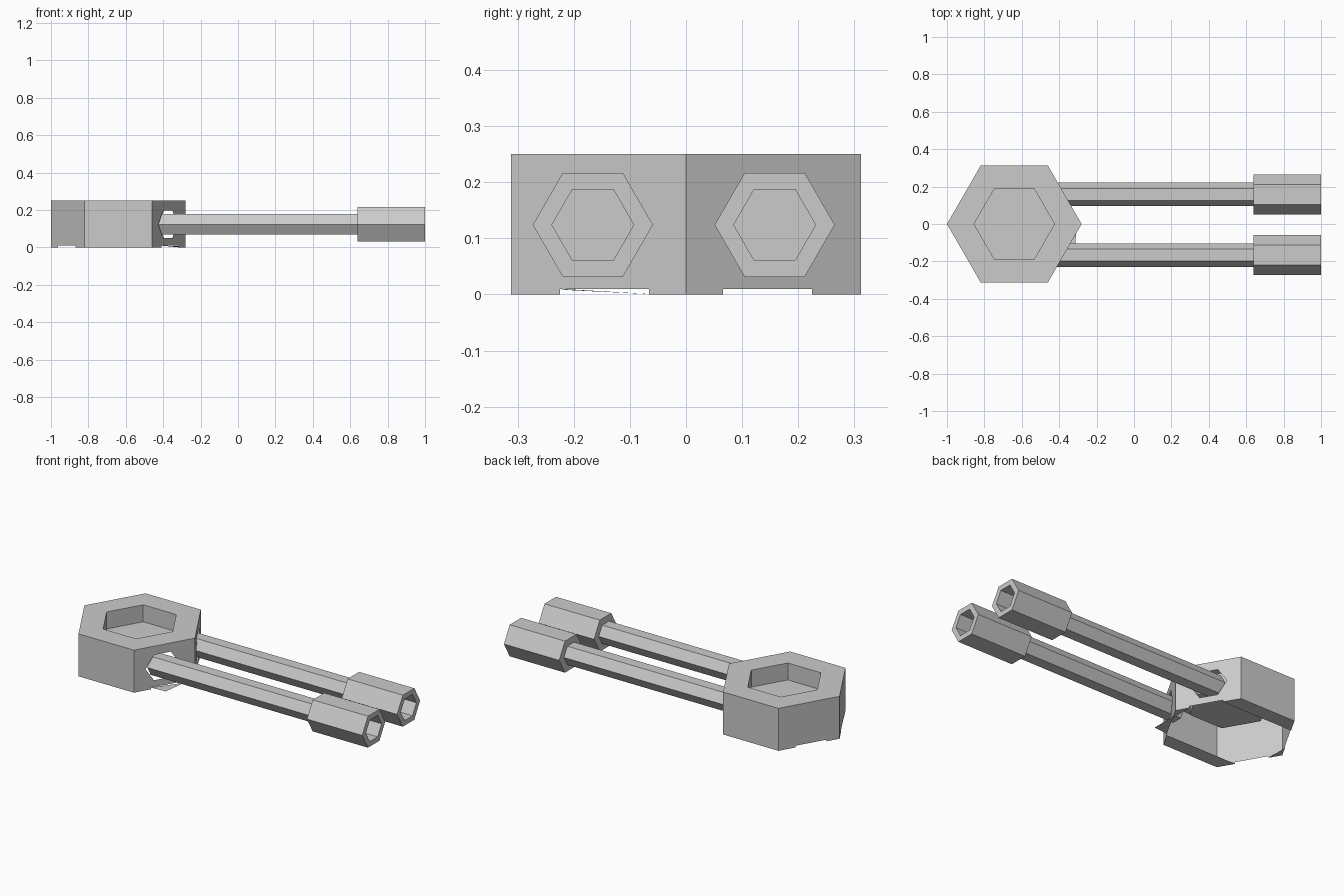
import bpy, bmesh, math
from mathutils import Vector

if "Cube" in bpy.data.objects:
    bpy.data.objects.remove(bpy.data.objects["Cube"])

CX, R, H = -0.64, 0.36, 0.25       # head centre, radius, height
POCKET_R, POCKET_Z = 0.215, 0.15
ROD_Z = 0.124
RODS = {"back": 0.158, "front": -0.166}


def ring(r, z):
    return [Vector((CX + r * math.cos(math.radians(60 * i)),
                    r * math.sin(math.radians(60 * i)), z)) for i in range(6)]


def fill(bm, *loops):
    """Fill a flat outline, with optional holes."""
    edges = []
    for loop in loops:
        vs = [bm.verts.new(p) for p in loop]
        edges += [bm.edges.new((vs[i - 1], vs[i])) for i in range(len(vs))]
    pts = loops[0]
    n = Vector((0, 0, 0))
    for i, p in enumerate(pts):
        n += Vector(pts[i - 1]).cross(Vector(p))
    bmesh.ops.triangle_fill(bm, edges=edges, use_beauty=True,
                            use_dissolve=False, normal=n.normalized())


def skin(bm, a, b):
    for i in range(len(a)):
        bm.faces.new([bm.verts.new(p) for p in (a[i - 1], a[i], b[i], b[i - 1])])


def finish(bm, name):
    bmesh.ops.remove_doubles(bm, verts=bm.verts[:], dist=0.0005)
    bmesh.ops.recalc_face_normals(bm, faces=bm.faces[:])
    me = bpy.data.meshes.new(name)
    bm.to_mesh(me)
    bm.free()
    ob = bpy.data.objects.new(name, me)
    bpy.context.collection.objects.link(ob)
    return ob


# Hexagonal head: hollow shell with a recessed top and an open, notched bottom
bm = bmesh.new()
top = ring(R, H)
base = ring(R, 0)
fill(bm, top, ring(POCKET_R, H))
skin(bm, ring(POCKET_R, H), ring(POCKET_R, POCKET_Z))
fill(bm, ring(POCKET_R, POCKET_Z))


def on_wall(sx, y, z):
    return Vector((CX + sx * (R - abs(y) / math.sqrt(3)), y, z))


YA, YB, YM, LIP = 0.066, 0.225, R * math.sqrt(3) / 2, 0.01
for sx in (1, -1):
    for sy in (1, -1):
        # slanted wall with its bottom notch
        outline = [on_wall(sx, sy * y, z) for y, z in
                   [(0, 0), (YA, 0), (YA, LIP), (YB, LIP), (YB, 0), (YM, 0), (YM, H), (0, H)]]
        loops = [outline]
        if sx > 0:
            # opening around the rod
            cy = RODS["back" if sy > 0 else "front"]
            loops.append([on_wall(1, cy + 0.086 * math.cos(math.pi / 3 * i),
                                  ROD_Z + 0.086 * math.sin(math.pi / 3 * i)) for i in range(6)])
        fill(bm, *loops)
    # small bottom corner
    fill(bm, [on_wall(sx, 0, 0), on_wall(sx, YA, 0), on_wall(sx, -YA, 0)])
for sy in (1, -1):
    # straight side wall and the bottom lip under it
    a, b = on_wall(1, sy * YM, 0), on_wall(-1, sy * YM, 0)
    up = Vector((0, 0, H))
    fill(bm, [a, b, b + up, a + up])
    fill(bm, [a, b, on_wall(-1, sy * YB, 0), on_wall(1, sy * YB, 0)])
finish(bm, "hex_head")

# Loose flap below the front rod
bm = bmesh.new()
fill(bm, [Vector((-0.41, -0.225, 0.01)), Vector((-0.31, -0.052, 0.0)), Vector((-0.32, -0.215, 0.008))])
finish(bm, "bottom_flap")


def xhex(x, y, r):
    return [Vector((x, y + r * math.cos(math.pi / 3 * i),
                    ROD_Z + r * math.sin(math.pi / 3 * i))) for i in range(6)]


# Rods and their hollow hexagonal sockets
for side, y in RODS.items():
    bm = bmesh.new()
    skin(bm, xhex(-0.43, y, 0.063), xhex(0.645, y, 0.063))
    fill(bm, xhex(-0.43, y, 0.063))
    fill(bm, xhex(0.645, y, 0.063))
    finish(bm, side + "_rod")

    bm = bmesh.new()
    profile = [(0.64, 0.107), (1.0, 0.107), (1.0, 0.073), (0.88, 0.073)]
    for (x0, r0), (x1, r1) in zip(profile, profile[1:]):
        skin(bm, xhex(x0, y, r0), xhex(x1, y, r1))
    fill(bm, xhex(0.64, y, 0.107))
    fill(bm, xhex(0.88, y, 0.073))
    finish(bm, side + "_socket")
